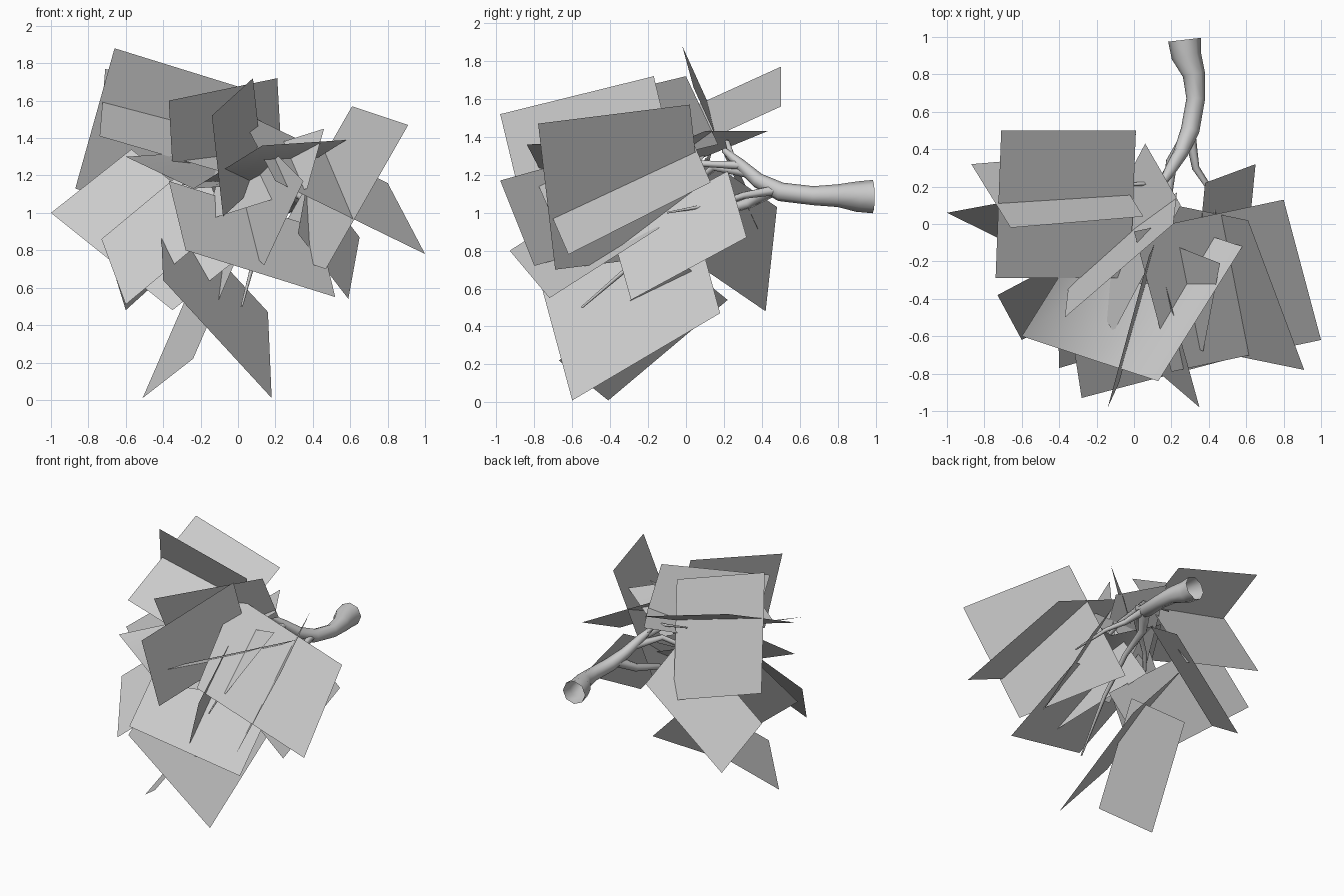
import bpy, bmesh
from mathutils import Vector


def leaf_cards(name, cards):
    """Card = a corner and two neighbours; an optional fourth point creases the a-b edge."""
    bm = bmesh.new()
    for card in cards:
        a, b, c = (Vector(p) for p in card[:3])
        stops = [a] + [Vector(p) for p in card[3:]] + [b]
        rows = [(bm.verts.new(p), bm.verts.new(p + c - a)) for p in stops]
        for r, s in zip(rows, rows[1:]):
            bm.faces.new((r[0], s[0], s[1], r[1])).smooth = True
    me = bpy.data.meshes.new(name)
    bm.to_mesh(me)
    bm.free()
    ob = bpy.data.objects.new(name, me)
    bpy.context.collection.objects.link(ob)


def branch(name, pts, sides_res=2):
    """Tapering open tube through (x, y, z, radius) points."""
    cu = bpy.data.curves.new(name, 'CURVE')
    cu.dimensions = '3D'
    cu.bevel_depth = 1.0
    cu.bevel_resolution = sides_res
    sp = cu.splines.new('POLY')
    sp.points.add(len(pts) - 1)
    sp.use_smooth = True
    for p, (x, y, z, r) in zip(sp.points, pts):
        p.co = (x, y, z, 1)
        p.radius = r
    ob = bpy.data.objects.new(name, cu)
    bpy.context.collection.objects.link(ob)


# Upper leaf cards
leaf_cards("upper_leaves", [
    ((-.71, .50, 1.77), (.01, .50, 1.56), (-.74, -.29, 1.41)),
    ((-.66, -.02, 1.88), (.05, .04, 1.66), (-.87, .32, 1.13)),
    ((.21, 0, 1.72), (-.37, -.50, 1.60), (.23, .17, 1.36)),
    ((-.14, -.98, 1.52), (-.08, -.85, .98), (.08, -.17, 1.72)),
    ((.06, .43, 1.43), (.25, .10, 1.43), (-.30, -.25, 1.15)),
    ((.46, -.21, 1.45), (.37, -.68, 1.13), (-.08, 0, 1.28)),
])

# Leaf cards on the right
leaf_cards("right_leaves", [
    ((.91, -.78, 1.47), (.61, .02, 1.57), (.47, -.69, .70)),
    ((1.0, -.62, .78), (.80, .13, 1.16), (.20, -.79, 1.17)),
    ((.65, .32, .87), (.59, -.29, .54), (.38, .22, 1.22)),
])

# Leaf cards on the left, the second one creased into a V
leaf_cards("left_leaves", [
    ((-1.0, .06, 1.0), (-.35, -.26, .48), (-.57, .14, 1.34)),
    ((-.60, -.60, 1.30), (.13, -.84, 1.36), (-.15, .12, 1.33), (-.24, -.72, 1.13)),
    ((-.73, -.38, .86), (-.60, -.62, .51), (-.20, -.10, 1.30)),
    ((-.60, .42, .48), (.01, .48, 1.03), (-.68, .04, .74)),
])

# Leaf cards hanging low and in front
leaf_cards("lower_leaves", [
    ((.18, -.60, .01), (.16, .18, .47), (-.40, -.77, .64)),
    ((-.51, -.41, .01), (-.28, .22, .54), (-.24, -.67, .22)),
    ((-.28, -.93, .80), (.52, -.72, .55), (-.37, -.35, 1.17)),
    ((.35, -.98, 1.17), (.12, -.15, 1.40), (.14, -.80, .72)),
])

# Main branch
branch("main_branch", [(.27, .985, 1.085, .088), (.28, .90, 1.085, .08), (.32, .80, 1.09, .06),
                       (.33, .67, 1.09, .05), (.30, .50, 1.11, .05), (.25, .38, 1.17, .04),
                       (.19, .28, 1.26, .03), (.14, .20, 1.33, .015)])

# Twigs leading into the leaves
twigs = [
    [(.28, .45, 1.12, .04), (.20, .33, 1.05, .03), (.16, .10, .98, .02),
     (.10, -.20, .80, .015), (.02, -.55, .50, .006)],
    [(.22, .33, 1.21, .03), (.10, .15, 1.24, .02), (-.10, 0, 1.12, .016),
     (-.30, -.25, .95, .006)],
    [(.30, .48, 1.12, .03), (.33, .30, 1.09, .02), (.41, .18, 1.05, .015),
     (.45, -.10, 1.0, .005)],
    [(.20, .29, 1.25, .025), (.17, .05, 1.26, .018), (.18, -.30, 1.10, .012),
     (.24, -.70, .95, .005)],
    [(.16, .24, 1.30, .018), (.10, .22, 1.37, .013), (-.15, .20, 1.40, .005)],
]
for i, pts in enumerate(twigs):
    branch(f"twig_{i + 1}", pts, 1)
